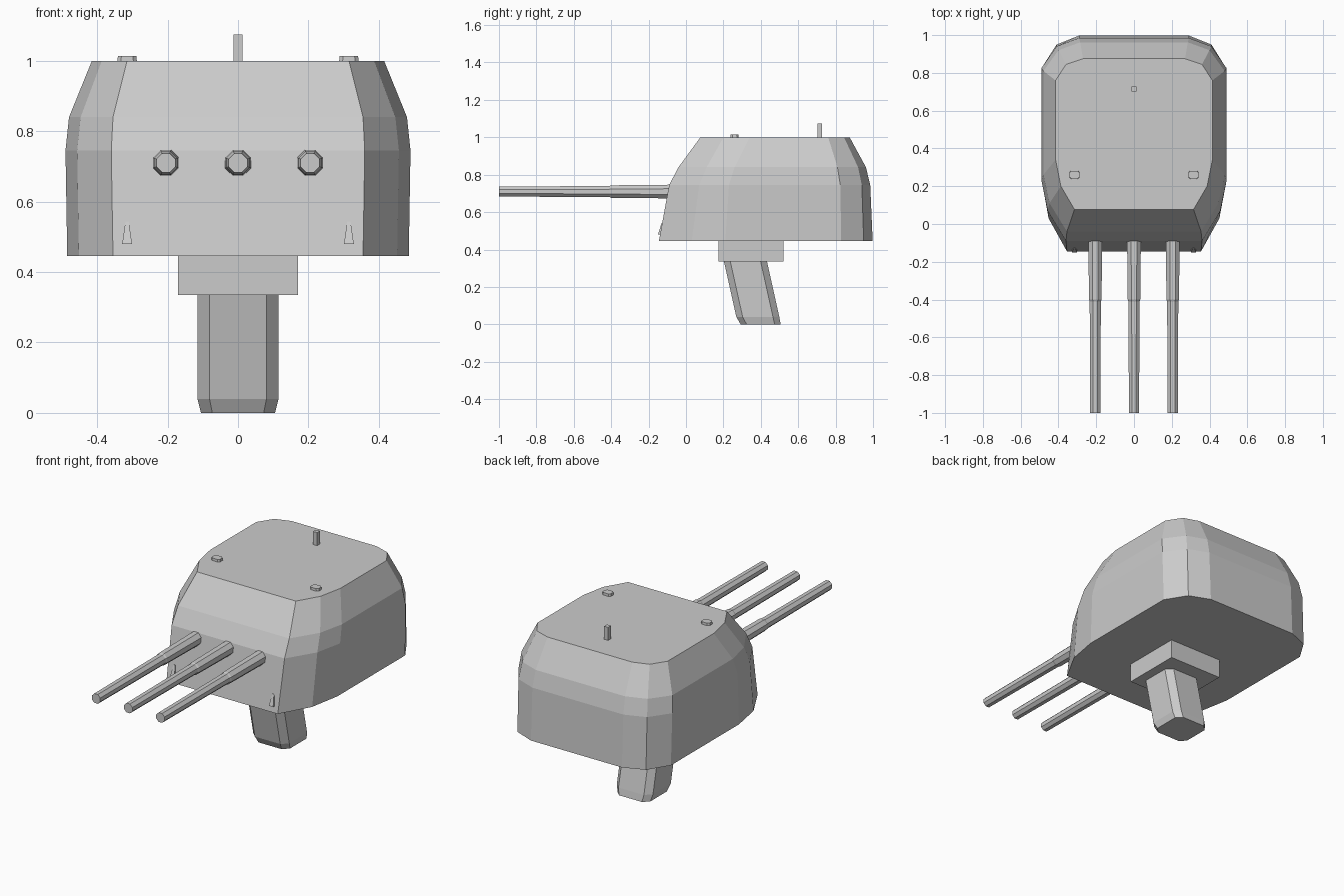
import bpy, bmesh, math

cube = bpy.data.objects.get("Cube")
if cube:
    bpy.data.objects.remove(cube, do_unlink=True)

grey = bpy.data.materials.new("plain grey")
grey.use_nodes = True
COLOUR = (0.6, 0.6, 0.6, 1)
grey.diffuse_color = COLOUR
grey.node_tree.nodes["Principled BSDF"].inputs["Base Color"].default_value = COLOUR


def loft(name, rings):
    """Bridge equal-length rings of points and cap both ends."""
    bm = bmesh.new()
    rows = [[bm.verts.new(p) for p in ring] for ring in rings]
    n = len(rows[0])
    for a, b in zip(rows, rows[1:]):
        for i in range(n):
            j = (i + 1) % n
            bm.faces.new((a[i], a[j], b[j], b[i]))
    bm.faces.new(rows[0])
    bm.faces.new(rows[-1])
    bmesh.ops.recalc_face_normals(bm, faces=bm.faces)
    mesh = bpy.data.meshes.new(name)
    bm.to_mesh(mesh)
    bm.free()
    mesh.materials.append(grey)
    obj = bpy.data.objects.new(name, mesh)
    bpy.context.collection.objects.link(obj)
    return obj


def mirrored(half, z):
    """Close a right-hand outline by mirroring it across x = 0."""
    return [(x, y, z) for x, y in half] + [(-x, y, z) for x, y in reversed(half)]


def chamfered(cx, cy, z, hx, hy, cut):
    """Rectangle outline with cut corners."""
    half = [(hx - cut, -hy), (hx, cut - hy), (hx, hy - cut), (hx - cut, hy)]
    return [(cx + x, cy + y, z) for x, y, z in mirrored(half, z)]


def box(name, x, y, z0, z1, hx, hy):
    return loft(name, [[(x + sx * hx, y + sy * hy, z) for sx, sy in
                        ((-1, -1), (1, -1), (1, 1), (-1, 1))] for z in (z0, z1)])


# Armoured housing, lofted from base to roof
loft("turret_housing", [
    mirrored([(.355, -.145), (.452, .03), (.485, .21), (.485, .83), (.41, .95), (.29, .998)], .445),
    mirrored([(.36, -.09), (.457, .07), (.49, .23), (.49, .825), (.41, .94), (.29, .985)], .745),
    mirrored([(.355, -.04), (.447, .11), (.48, .26), (.48, .81), (.40, .92), (.285, .962)], .84),
    mirrored([(.315, .077), (.387, .2), (.415, .34), (.415, .76), (.36, .845), (.27, .875)], 1.0),
])

# Square collar and slanted stem underneath
box("mounting_collar", 0, .348, .335, .446, .17, .173)
loft("stem", [
    chamfered(0, .399, 0, .105, .107, .032),
    chamfered(0, .384, .04, .115, .115, .034),
    chamfered(0, .318, .336, .115, .115, .034),
])

# Three octagonal gun barrels with a slimmer front section
for name, x in (("right", -.205), ("middle", 0), ("left", .205)):
    rings = []
    for y, r in ((.05, .041), (-.4, .036), (-.41, .032), (-1, .029)):
        angles = [math.radians(22.5 + 45 * k) for k in range(8)]
        rings.append([(x + r * math.cos(a), y, .71 + r * math.sin(a)) for a in angles])
    loft(name + "_barrel", rings)

# Roof hatches and small front wedges on both sides
for name, s in (("right", -1), ("left", 1)):
    loft(name + "_roof_hatch", [
        chamfered(s * .315, .26, .998, .028, .022, .01),
        chamfered(s * .315, .26, 1.014, .026, .021, .01),
    ])
    loft(name + "_front_wedge", [
        [(s * .315 - w, front, z), (s * .315 + w, front, z),
         (s * .315 + w, -.11, z), (s * .315 - w, -.11, z)]
        for w, front, z in ((.014, -.15, .48), (.005, -.13, .543))
    ])

# Roof post
box("roof_post", 0, .715, .998, 1.075, .013, .013)
